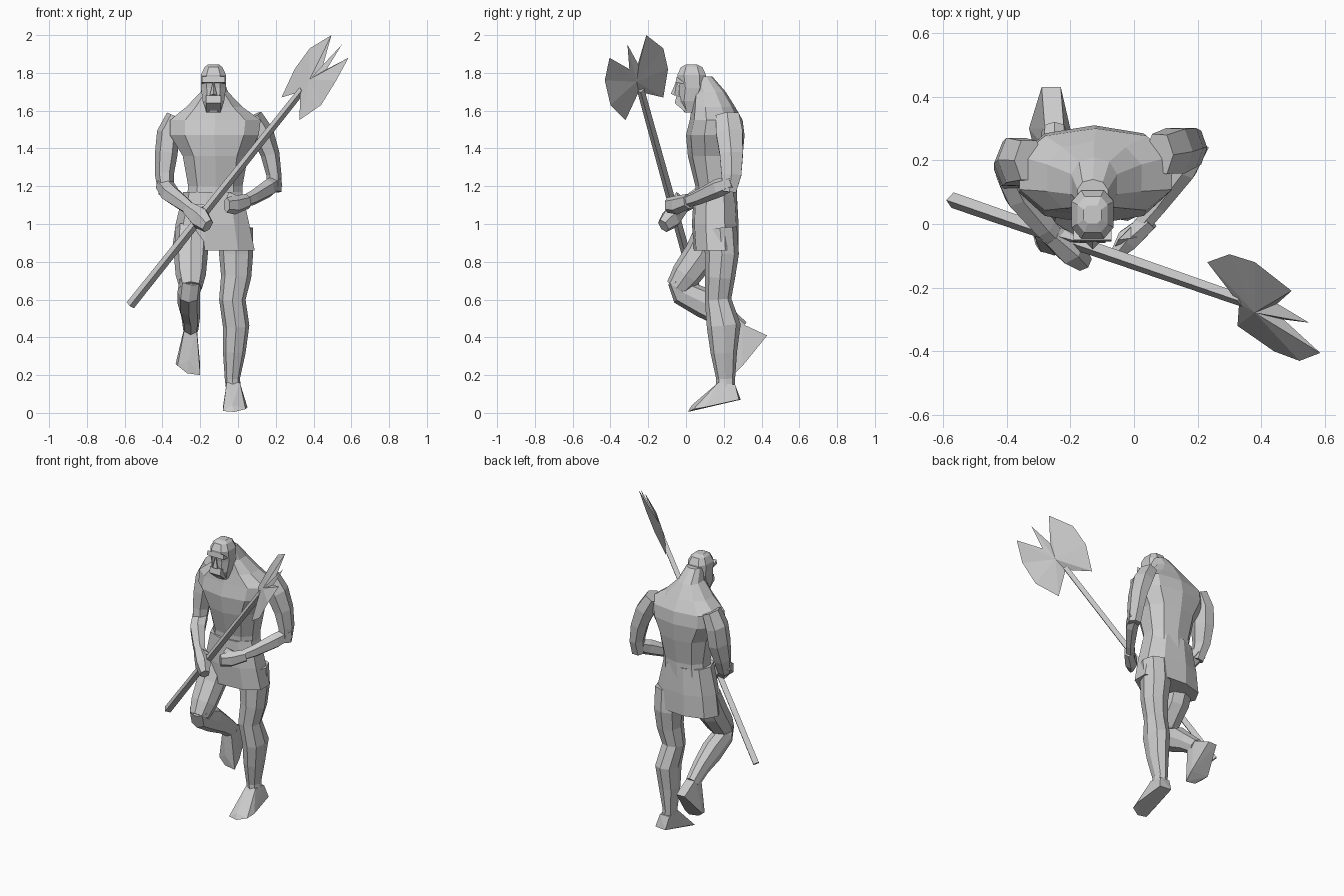
import bpy
import bmesh
import math
from mathutils import Vector

# Measurements in the tables below are in hundredths of a unit
SCALE = 0.01

default_cube = bpy.data.objects.get("Cube")
if default_cube:
    bpy.data.objects.remove(default_cube, do_unlink=True)

stone = bpy.data.materials.new("stone grey")
stone.use_nodes = True
stone.diffuse_color = (0.6, 0.6, 0.6, 1)
stone.node_tree.nodes["Principled BSDF"].inputs["Base Color"].default_value = stone.diffuse_color


def finish(name, bm):
    """Turn a bmesh into a flat shaded object."""
    bmesh.ops.recalc_face_normals(bm, faces=bm.faces)
    mesh = bpy.data.meshes.new(name)
    bm.to_mesh(mesh)
    bm.free()
    mesh.materials.append(stone)
    obj = bpy.data.objects.new(name, mesh)
    bpy.context.collection.objects.link(obj)
    return obj


def skin(name, rings):
    """Bridge a stack of equal sized rings and cap both ends."""
    bm = bmesh.new()
    loops = [[bm.verts.new(p) for p in ring] for ring in rings]
    count = len(loops[0])
    for low, high in zip(loops, loops[1:]):
        for i in range(count):
            j = (i + 1) % count
            bm.faces.new((low[i], low[j], high[j], high[i]))
    bm.faces.new(loops[0])
    bm.faces.new(loops[-1])
    return finish(name, bm)


def rounded(angle, power):
    """Point on a squared-off unit circle."""
    c, s = math.cos(angle), math.sin(angle)
    return (math.copysign(abs(c) ** power, c), math.copysign(abs(s) ** power, s))


def stack(name, sections, sides=10, power=0.85):
    """Horizontal sections: height, left, right, front, back."""
    rings = []
    for z, x0, x1, y0, y1 in sections:
        ring = []
        for i in range(sides):
            u, v = rounded(math.tau * (i + 0.5) / sides, power)
            ring.append(Vector(((x0 + x1) / 2 + u * (x1 - x0) / 2,
                                (y0 + y1) / 2 + v * (y1 - y0) / 2, z)) * SCALE)
        rings.append(ring)
    return skin(name, rings)


def limb(name, stations, side=(1, 0, 0), sides=6, power=0.9):
    """Tube along a path: x, y, z, half width along side, half depth."""
    points = [Vector(s[:3]) for s in stations]
    rings = []
    for k, (x, y, z, width, depth) in enumerate(stations):
        before = points[max(k - 1, 0)]
        after = points[min(k + 1, len(points) - 1)]
        along = (after - before).normalized()
        across = Vector(side)
        across = (across - along * across.dot(along)).normalized()
        deep = along.cross(across)
        ring = []
        for i in range(sides):
            u, v = rounded(math.tau * i / sides, power)
            ring.append((points[k] + across * u * width + deep * v * depth) * SCALE)
        rings.append(ring)
    return skin(name, rings)


def hull(name, points):
    """Convex faceted lump around a few points."""
    bm = bmesh.new()
    for p in points:
        bm.verts.new(Vector(p) * SCALE)
    result = bmesh.ops.convex_hull(bm, input=bm.verts)
    loose = [v for v in result["geom_interior"] if isinstance(v, bmesh.types.BMVert)]
    bmesh.ops.delete(bm, geom=loose, context="VERTS")
    return finish(name, bm)


# Torso, from the waist to the neck
stack("torso", [
    (110, -28, 3, 5, 27),
    (120, -27, 3, 5, 27),
    (136, -30, 6, 1, 30),
    (147, -37, 12, 0, 31),
    (155, -37, 13, 2, 30),
    (162, -28, 3, 3, 26),
    (170, -20, -5, 4, 21),
    (178, -18, -8, 4, 14),
])

# Skirt, flaring towards the hem
stack("skirt", [
    (86, -35, 10, 4, 28),
    (100, -33, 7, 3, 28),
    (117, -29, 3, 4, 27),
], sides=9)

# Head and beard
stack("head", [
    (159, -17, -9, -1, 5),
    (165, -19, -7, -4, 8),
    (172, -20, -6, -4, 11),
    (179, -20, -6, -5, 11),
    (183, -18, -8, -3, 9),
    (184.5, -16, -10, 0, 6),
], sides=8, power=0.7)
hull("brow", [(x, y, z) for x in (-19, -7) for y, z in ((-5, 178), (-5.5, 175), (0, 174))])
hull("nose", [(-13, -5, 176), (-15, -6, 168), (-11, -6, 168), (-13, -8, 169), (-13, -2, 168)])
hull("beard", [(x, y, z) for x in (-17, -9)
               for y, z in ((-5, 168), (-6, 164), (0, 159), (3, 166))])

# Arms, each a shoulder to elbow piece and an elbow to wrist piece
limb("right_upper_arm", [
    (-33, 20, 157, 5, 7),
    (-37, 20, 148, 6, 8),
    (-38, 19, 137, 6, 8),
    (-39, 17, 126, 5, 6),
    (-38, 14, 116, 4, 4),
])
limb("right_forearm", [
    (-39, 16, 121, 4, 5),
    (-36, 9, 116, 5, 5),
    (-28, -1, 110, 4, 4),
    (-23, -6, 106, 3, 3),
], side=(0, 0, 1))
limb("left_upper_arm", [
    (8, 22, 157, 5, 7),
    (13, 23, 148, 6, 8),
    (17, 24, 137, 5, 7),
    (19, 24, 126, 4, 6),
    (19, 23, 117, 4, 4),
])
limb("left_forearm", [
    (20, 25, 122, 4, 4),
    (16, 17, 119, 5, 4),
    (8, 6, 114, 4, 3),
    (1, -2, 111, 3, 3),
], side=(0, 0, 1))

# Hands closed into wedges, with thumbs
limb("right_hand", [
    (-26, -3, 108, 4, 4),
    (-20, -8, 103, 6, 5),
    (-16, -12, 99, 4, 3),
], side=(0, 0, 1))
limb("left_hand", [
    (5, 1, 112, 4, 3),
    (-2, -5, 110, 5, 4),
    (-6, -10, 110, 4, 2),
], side=(0, 0, 1))
hull("right_thumb", [(-27, -3, 111), (-26, -5, 107), (-23, -1, 109), (-16, -6, 110), (-17, -4, 108)])
hull("left_thumb", [(2, -4, 114), (0, 0, 113), (-5, -5, 117), (-6, -7, 114)])

# Standing leg
limb("left_leg", [
    (-1, 18, 98, 9, 9),
    (-1, 19, 84, 9, 9),
    (-1, 18, 72, 8, 8),
    (-3, 17, 60, 7, 7),
    (-1, 20, 46, 7, 9),
    (-2, 20, 32, 6, 7),
    (-3, 21, 18, 4, 5),
    (-2, 21, 10, 4, 5),
], sides=8)
hull("left_foot", [
    (-6, 17, 16), (1, 17, 16), (-6, 26, 15), (1, 26, 15),
    (-5, 29, 7), (3, 28, 7), (5, 10, 3), (-8, 8, 3),
    (-8, 2, 1), (-2, 1, 0.5), (4, 4, 2), (-3, 3, 4),
])

# Bent leg, raised behind
limb("right_thigh", [
    (-24, 14, 97, 9, 9),
    (-25, 8, 84, 9, 9),
    (-25, 0, 73, 8, 8),
    (-25, -5, 66, 6, 6),
], sides=8)
limb("right_shin", [
    (-25, -6, 70, 6, 4),
    (-26, -2, 64, 6, 7),
    (-26, 10, 58, 6, 8),
    (-25, 20, 51, 5, 6),
    (-25, 29, 44, 4, 5),
], sides=8)
hull("right_foot", [
    (-28, 24, 46), (-22, 24, 46), (-28, 30, 47), (-22, 30, 47),
    (-29, 43, 41), (-23, 43, 41), (-33, 30, 26), (-20, 30, 25),
    (-27, 25, 21), (-20, 25, 20), (-32, 26, 25), (-26, 24, 28),
])

# Weapon shaft
limb("axe_shaft", [(-57, 7.5, 57, 2.5, 2.5), (34, -24, 171, 2, 2)],
     side=(0, 1, 0), sides=4, power=1)

# Axe head: a thin double blade with a spike, thickest at the hub
outline = [
    (33, -25, 170), (23, -12, 167), (30, -9.5, 182), (38, -12, 193),
    (49.5, -21, 200), (45, -25, 184), (55, -31, 195), (47, -30, 182),
    (58.5, -40.5, 188), (52, -43, 176), (44, -40, 163), (32.5, -32, 155),
]
bm = bmesh.new()
rim = [bm.verts.new(Vector(p) * SCALE) for p in outline]
hub = Vector((39, -27, 176)) * SCALE
normal = (rim[4].co - rim[11].co).cross(rim[8].co - rim[1].co).normalized()
for direction in (-1, 1):
    apex = bm.verts.new(hub + normal * direction * 0.015)
    for a, b in zip(rim, rim[1:] + rim[:1]):
        bm.faces.new((a, b, apex))
finish("axe_head", bm)
